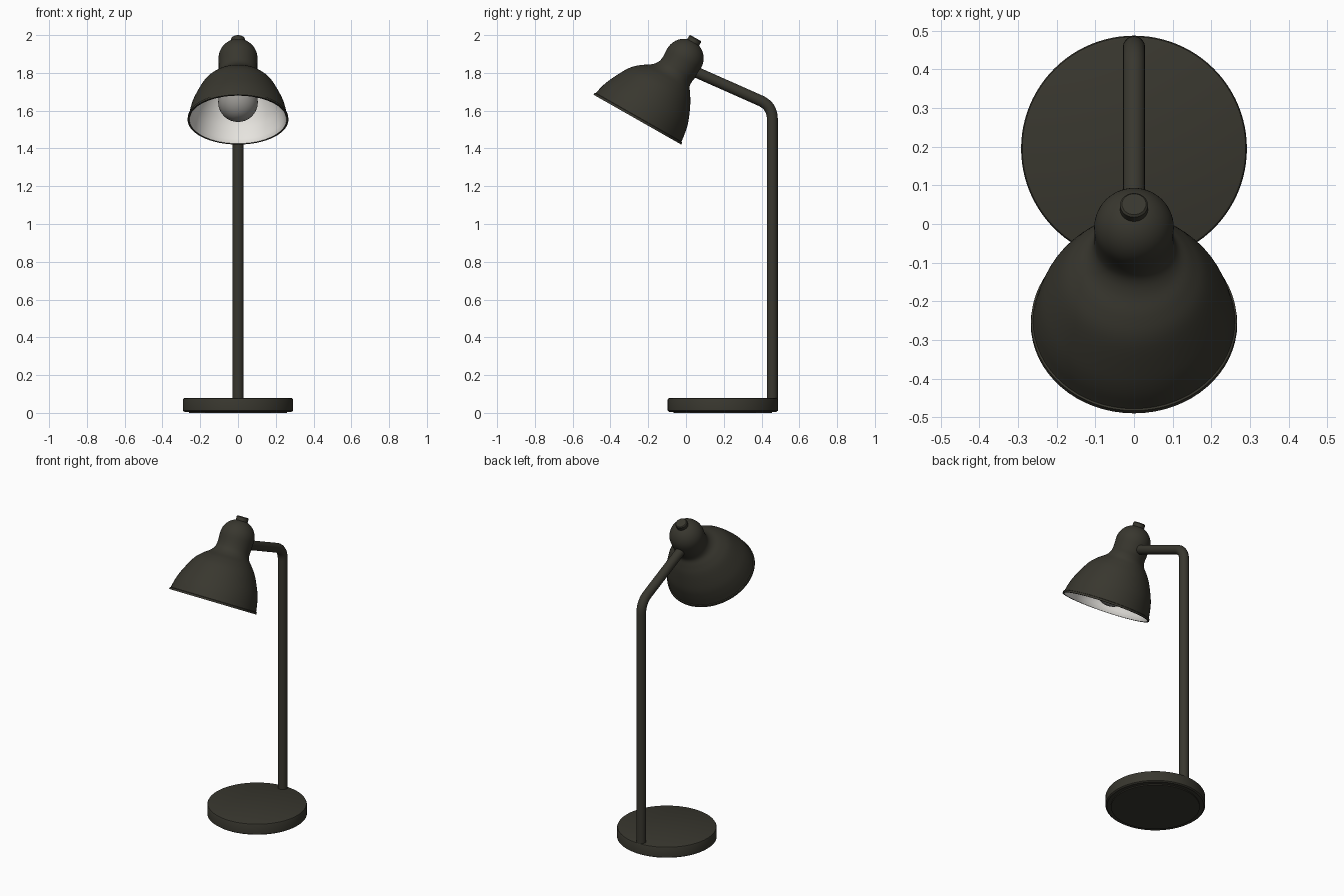
import bpy
import bmesh
import math
from mathutils import Vector

cube = bpy.data.objects.get("Cube")
if cube:
    bpy.data.objects.remove(cube, do_unlink=True)


def material(name, color):
    m = bpy.data.materials.new(name)
    m.diffuse_color = (*color, 1)
    m.use_nodes = True
    m.node_tree.nodes["Principled BSDF"].inputs["Base Color"].default_value = (*color, 1)
    return m


dark = material("dark olive metal", (0.04, 0.038, 0.028))
white = material("white lining", (0.80, 0.78, 0.74))
glass = material("grey bulb", (0.32, 0.31, 0.29))


def spline(points, steps=5):
    """Catmull-Rom curve through the given profile points."""
    p = [Vector(q) for q in points]
    p = [p[0] * 2 - p[1]] + p + [p[-1] * 2 - p[-2]]
    out = []
    for a, b, c, d in zip(p, p[1:], p[2:], p[3:]):
        for i in range(steps):
            t = i / steps
            out.append(0.5 * (2 * b + (c - a) * t + (2 * a - 5 * b + 4 * c - d) * t ** 2
                              + (3 * b - a - 3 * c + d) * t ** 3))
    return out + [p[-2]]


def loft(name, rings, mats, location=(0, 0, 0), tilt=0.0, split=None, sides=64):
    """Stack of circles (height, radius, shift along y); rings past split use material 1."""
    bm = bmesh.new()
    loops = []
    for h, r, s in rings:
        angles = [math.tau * i / sides for i in range(sides)]
        loops.append([bm.verts.new((r * math.cos(a), s + r * math.sin(a), h)) for a in angles])
    for k, (lo, hi) in enumerate(zip(loops, loops[1:])):
        for i in range(sides):
            j = (i + 1) % sides
            f = bm.faces.new((lo[i], lo[j], hi[j], hi[i]))
            f.material_index = int(split is not None and k >= split)
    bm.faces.new(loops[0][::-1]).material_index = 0
    bm.faces.new(loops[-1]).material_index = int(split is not None)
    bmesh.ops.recalc_face_normals(bm, faces=bm.faces)
    mesh = bpy.data.meshes.new(name)
    bm.to_mesh(mesh)
    bm.free()
    for m in mats:
        mesh.materials.append(m)
    ob = bpy.data.objects.new(name, mesh)
    bpy.context.collection.objects.link(ob)
    ob.location = location
    ob.rotation_euler.x = -tilt
    bpy.ops.object.select_all(action='DESELECT')
    ob.select_set(True)
    bpy.context.view_layer.objects.active = ob
    bpy.ops.object.shade_smooth_by_angle(angle=math.radians(35))
    return ob


# Base disc with softened edges, on a slightly smaller foot pad
base_at = (0, 0.195, 0)
loft("base", [(0.006, 0.284, 0), (0.012, 0.292, 0), (0.07, 0.292, 0),
              (0.076, 0.289, 0), (0.078, 0.284, 0)], [dark], base_at, sides=96)
loft("foot_pad", [(0, 0.26, 0), (0.008, 0.26, 0)], [dark], base_at)

# Bent tube: upright, rounded corner, sloping arm
bottom, corner, end = Vector((0, 0.457, 0.07)), Vector((0, 0.457, 1.625)), Vector((0, -0.01, 1.832))
start = corner + (bottom - corner).normalized() * 0.07
stop = corner + (end - corner).normalized() * 0.07
path = [bottom]
for i in range(11):
    t = i / 10
    path.append(start * (1 - t) ** 2 + corner * 2 * t * (1 - t) + stop * t ** 2)
path.append(end)
curve = bpy.data.curves.new("stem_and_arm", 'CURVE')
curve.dimensions = '3D'
curve.bevel_depth = 0.029
curve.bevel_resolution = 6
curve.use_fill_caps = True
line = curve.splines.new('POLY')
line.points.add(len(path) - 1)
for point, co in zip(line.points, path):
    point.co = (*co, 1)
line.use_smooth = True
curve.materials.append(dark)
bpy.context.collection.objects.link(bpy.data.objects.new("stem_and_arm", curve))

# Lamp head: all parts share the tilted frame at the centre of the rim
head = dict(location=(0, -0.2575, 1.5525), tilt=math.radians(29.6))
neck_shift = 0.055
dome = [(0.014, 0.261, 0), (0.07, 0.25, 0.003), (0.127, 0.231, 0.008), (0.212, 0.189, 0.013),
        (0.258, 0.152, 0.022), (0.29, 0.118, 0.036), (0.318, 0.104, 0.048),
        (0.35, 0.102, neck_shift), (0.405, 0.103, neck_shift)]
outer = spline(dome)
for i in range(1, 13):
    a = math.pi / 2 * i / 12.5
    outer.append((0.405 + 0.103 * math.sin(a), 0.103 * math.cos(a), neck_shift))
lip = [(0.012, 0.266, 0), (0.0, 0.267, 0), (0.0, 0.257, 0)]
lining = [(h, r - 0.01, s) for h, r, s in spline(dome[:6])]
shell = outer[::-1] + lip + lining
loft("shade", shell, [dark, white], split=len(outer) + 2, **head)

# Knob on top of the neck
loft("knob", [(0.48, 0.036, neck_shift), (0.523, 0.036, neck_shift),
              (0.528, 0.031, neck_shift)], [dark], sides=32, **head)

# Bulb: round globe tapering into a socket stem
radius, centre = 0.105, 0.115
bulb = []
for i in range(1, 17):
    a = math.pi * 0.78 * i / 16
    bulb.append((centre - radius * math.cos(a), radius * math.sin(a), 0.015))
bulb += [(0.23, 0.05, 0.02), (0.3, 0.045, 0.035)]
loft("bulb", bulb, [glass], sides=48, **head)
